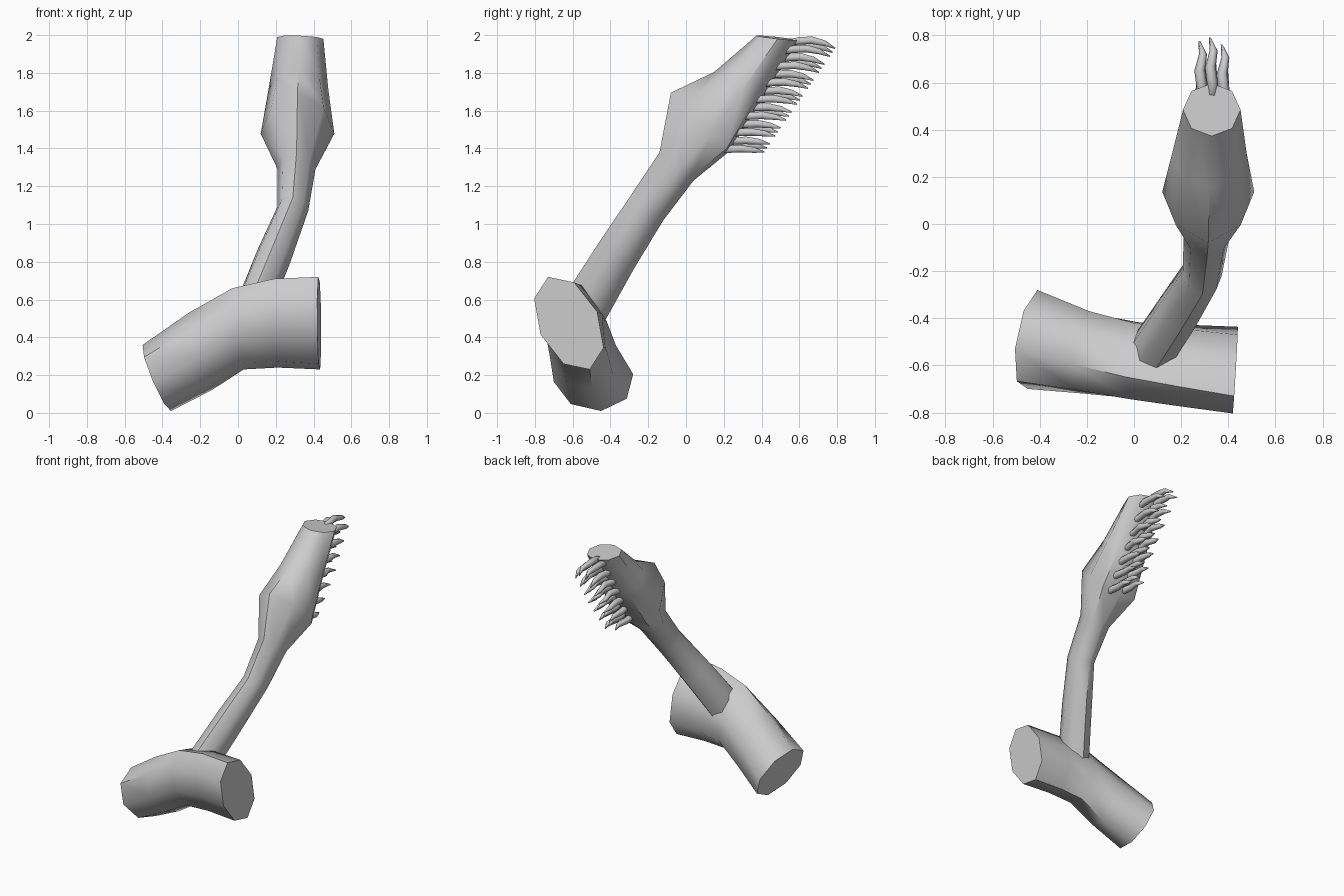
import bpy, bmesh, math
from mathutils import Vector

if "Cube" in bpy.data.objects:
    bpy.data.objects.remove(bpy.data.objects["Cube"])


def loft(bm, rings, sides):
    """Skin a closed tube through rings of (centre, u half-axis, v half-axis, side sag)."""
    loops = []
    for c, u, v, sag in rings:
        c, u, v = Vector(c), Vector(u), Vector(v)
        loop = []
        for i in range(sides):
            a = 2 * math.pi * i / sides
            p = c + u * math.cos(a) + v * (math.sin(a) - sag * math.cos(a) ** 2)
            loop.append(bm.verts.new(p))
        loops.append(loop)
    for a, b in zip(loops, loops[1:]):
        for i in range(sides):
            j = (i + 1) % sides
            bm.faces.new((a[i], a[j], b[j], b[i]))
    bm.faces.new(loops[0][::-1])
    bm.faces.new(loops[-1])


def finish(bm, name, angle=50):
    bmesh.ops.recalc_face_normals(bm, faces=bm.faces)
    mesh = bpy.data.meshes.new(name)
    bm.to_mesh(mesh)
    bm.free()
    ob = bpy.data.objects.new(name, mesh)
    bpy.context.collection.objects.link(ob)
    bpy.ops.object.select_all(action='DESELECT')
    ob.select_set(True)
    bpy.context.view_layer.objects.active = ob
    bpy.ops.object.shade_smooth_by_angle(angle=math.radians(angle))
    return ob


# Bent branch segment lying along x
bm = bmesh.new()
loft(bm, [
    ((-0.43, -0.49, 0.185), (0.02, 0.21, 0.02), (-0.075, -0.04, 0.175), 0),
    ((-0.20, -0.545, 0.325), (0.01, 0.175, 0.03), (-0.06, -0.05, 0.205), 0),
    ((0.00, -0.58, 0.445), (0, 0.16, 0.04), (-0.03, -0.07, 0.215), 0),
    ((0.20, -0.60, 0.475), (0, 0.155, 0.05), (-0.01, -0.09, 0.235), 0),
    ((0.43, -0.62, 0.475), (0.01, 0.15, 0.06), (-0.005, -0.11, 0.245), 0),
], 8)
finish(bm, "branch")

# Stalk swelling into a bud with a cut-off top
bm = bmesh.new()
loft(bm, [
    ((0.07, -0.55, 0.53), (0.09, -0.02, -0.03), (0, -0.10, 0.08), 0),
    ((0.19, -0.37, 0.83), (0.088, -0.02, -0.03), (0, -0.095, 0.066), 0),
    ((0.29, -0.21, 1.08), (0.082, -0.01, -0.01), (0, -0.09, 0.06), 0),
    ((0.31, -0.05, 1.305), (0.10, 0, 0), (0, -0.09, 0.075), 0.2),
    ((0.315, 0.075, 1.54), (0.195, 0, 0), (0, -0.155, 0.155), 0.4),
    ((0.32, 0.275, 1.73), (0.158, 0, 0), (0, -0.125, 0.075), 0.2),
    ((0.33, 0.485, 1.985), (0.122, 0, -0.005), (0, -0.112, 0.012), 0),
], 8)
finish(bm, "stalk_and_bud")

# Three staggered columns of drooping, pointed stamens
bm = bmesh.new()
rows = 7
shape = [(-0.05, -0.01, 0.020), (0.03, 0.004, 0.023), (0.10, 0.008, 0.023),
         (0.17, -0.008, 0.017), (0.225, -0.035, 0.004)]
for x, shift in ((0.285, 0.25), (0.33, 0.0), (0.38, 0.5)):
    for r in range(rows):
        t = (r + shift) / (rows - 0.5)
        y, z = 0.565 - 0.375 * t, 1.965 - 0.57 * t
        droop = 1 - 0.6 * t
        loft(bm, [((x + 0.008 * math.sin(9 * k + r), y + dy, z + dz * droop),
                   (rad, 0, 0), (0, rad * 0.15, rad), 0)
                  for k, (dy, dz, rad) in enumerate(shape)], 6)
finish(bm, "stamens", 70)
